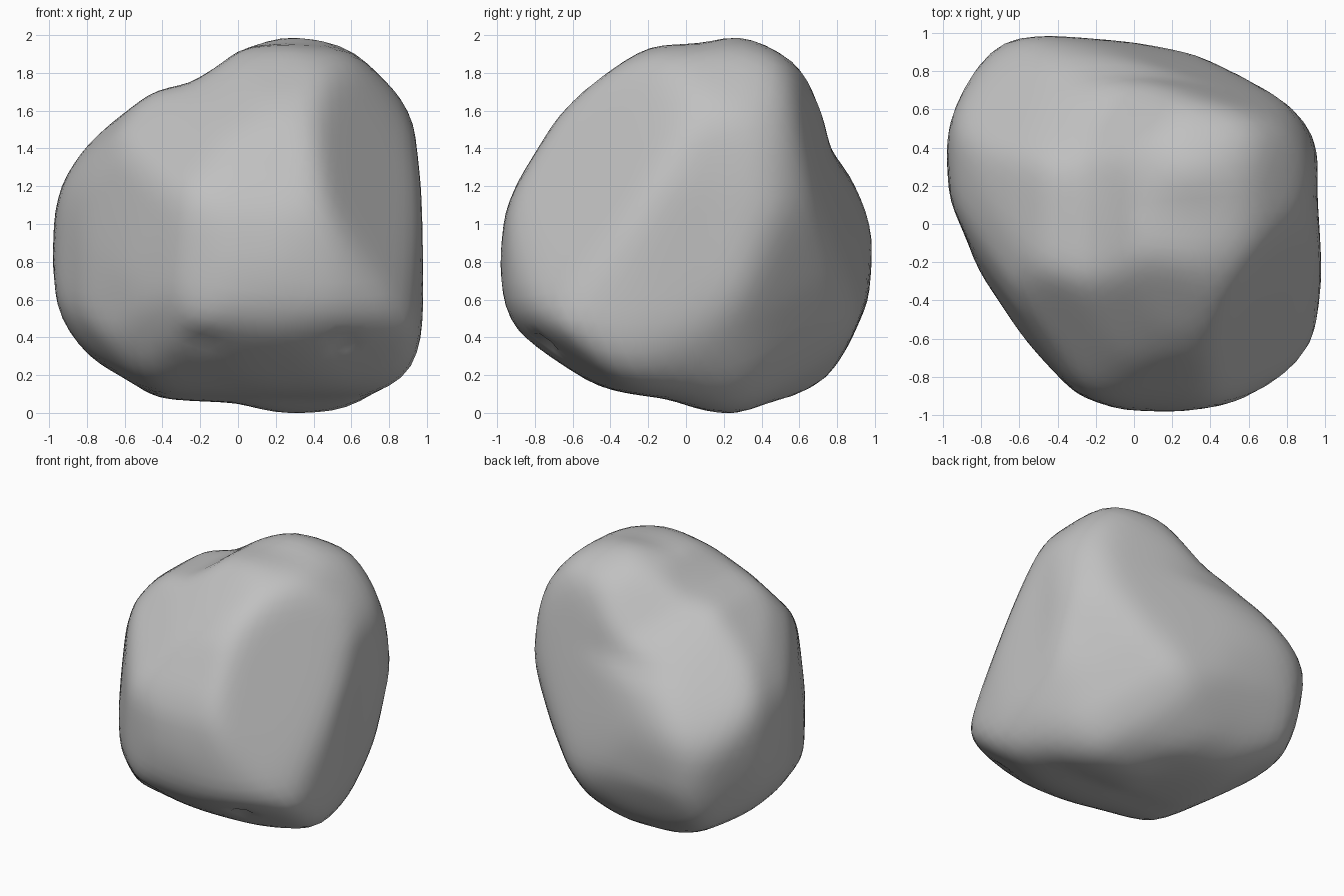
import bpy
import bmesh
import math
from mathutils import Vector

default_cube = bpy.data.objects.get("Cube")
if default_cube:
    bpy.data.objects.remove(default_cube, do_unlink=True)

# Carving outlines around the block's centre, as (across, up) points
front_outline = [
    (.33, 1), (.64, .91), (.85, .68), (.92, .53), (.97, .19), (.97, -.5),
    (.93, -.72), (.85, -.83), (.72, -.88), (.53, -.98), (.27, -1), (.12, -.96),
    (0, -.92), (-.44, -.9), (-.59, -.8), (-.78, -.71), (-.87, -.6),
    (-.95, -.42), (-.98, -.2), (-.96, .05), (-.91, .22), (-.8, .4),
    (-.68, .53), (-.46, .69), (-.25, .73), (-.1, .82), (0, .91), (.22, .99)]
side_outline = [
    (.25, 1), (.35, 1), (.55, .89), (.63, .79), (.71, .6), (.75, .38),
    (.85, .26), (.95, .05), (.98, -.1), (.95, -.38), (.84, -.62), (.73, -.81),
    (.57, -.91), (.45, -.92), (.25, -1), (.07, -.96), (-.08, -.9),
    (-.4, -.86), (-.53, -.85), (-.74, -.69), (-.88, -.55), (-.95, -.4),
    (-.98, -.19), (-.94, .06), (-.87, .22), (-.67, .55), (-.54, .7),
    (-.3, .88), (-.2, .93), (.1, .94)]
plan_outline = [
    (-.48, .99), (0, .95), (.35, .88), (.6, .76), (.78, .65), (.93, .5),
    (.95, .35), (.94, .15), (.98, -.25), (.92, -.64), (.82, -.77),
    (.5, -.92), (.22, -.98), (-.06, -.96), (-.3, -.87), (-.58, -.6),
    (-.8, -.27), (-.86, -.07), (-.95, .13), (-.98, .43), (-.95, .54),
    (-.85, .77), (-.78, .86), (-.65, .95)]
corner_outline = [
    (.36, .96), (.58, .9), (.78, .82), (.92, .62), (1.01, .38), (1.05, .03),
    (.95, -.42), (.75, -.8), (.57, -1.05), (.46, -1.1), (.12, -1.08),
    (-.33, -.91), (-.67, -.73), (-.8, -.49), (-.82, -.28), (-.75, .3),
    (-.69, .47), (-.55, .64), (-.19, .85), (-.03, .84), (.12, .9)]
rear_outline = [
    (-.39, 1), (-.1, .99), (.18, .84), (.44, .65), (.7, .41), (.75, .3),
    (.82, -.19), (.8, -.54), (.61, -.79), (.42, -.97), (.1, -1.08),
    (-.11, -1.08), (-.39, -1), (-.66, -.81), (-.78, -.64), (-.89, -.36),
    (-1.05, .14), (-1.01, .41), (-.93, .62), (-.77, .83), (-.58, .95)]
under_outline = [
    (-.11, 1.14), (.08, 1.1), (.2, .96), (.42, .71), (.79, .48), (.93, .36),
    (1.07, .16), (1.15, 0), (1.07, -.34), (.99, -.57), (.83, -.73),
    (.51, -.87), (.13, -1.02), (-.18, -.93), (-.38, -.9), (-.68, -.79),
    (-1, -.58), (-1.13, -.47), (-1.05, .12), (-.94, .38), (-.64, .87),
    (-.32, 1.09)]


def carving(outline, turn, tilt):
    """Pair an outline with the across and up directions it is cut along."""
    a, e = math.radians(turn), math.radians(tilt)
    across = Vector((math.cos(a), math.sin(a), 0))
    up = Vector((-math.sin(a) * math.sin(e), math.cos(a) * math.sin(e), math.cos(e)))
    return [Vector(p) for p in outline], across, up


def reach(outline, ray):
    """Distance along the 2D ray, in ray lengths, to the outline."""
    best = 0
    for start, end in zip(outline, outline[1:] + outline[:1]):
        edge = end - start
        det = ray.cross(edge)
        if abs(det) > 1e-9:
            along = start.cross(edge) / det
            where = start.cross(ray) / det
            if along > 0 and -1e-6 <= where <= 1 + 1e-6:
                best = max(best, along)
    return best


def carved_radius(direction, carvings, facets, sharpness=38):
    """Softly blended smallest reach over all carvings and flat facets."""
    total = 0
    for outline, across, up in carvings:
        ray = Vector((direction.dot(across), direction.dot(up)))
        if ray.length > .05:
            total += max(reach(outline, ray), .1) ** -sharpness
    for normal, distance in facets:
        facing = direction.dot(normal)
        if facing > .1:
            total += (distance / facing) ** -sharpness
    return total ** (-1 / sharpness)


def dent(bm, centre, radius, depth):
    """Push a small hollow toward the middle of the stone."""
    centre = Vector(centre)
    for v in bm.verts:
        falloff = math.exp(-((v.co - centre).length / radius) ** 2)
        v.co -= v.co.normalized() * depth * falloff


# Boulder: a ball carved from six sides, then weathered
carvings = [
    carving(front_outline, 0, 0),
    carving(side_outline, 90, 0),
    carving(plan_outline, 0, 90),
    carving(corner_outline, 35, 25),
    carving(rear_outline, 215, 25),
    carving(under_outline, 145, -25),
]
# Flat facets: front left shoulder, back of the peak, top of the rear lobe
facets = [
    (Vector((.74, -.55, .38)), .87),
    (Vector((.25, .95, .2)), .845),
    (Vector((-.45, .58, .68)), .86),
]
weathering = 1.027  # stone left on for the smoothing to take away
bm = bmesh.new()
bmesh.ops.create_icosphere(bm, subdivisions=5, radius=1)
for v in bm.verts:
    direction = v.co.normalized()
    v.co = direction * carved_radius(direction, carvings, facets) * weathering
for step in range(2):
    bmesh.ops.smooth_vert(bm, verts=bm.verts, factor=.5,
                          use_axis_x=True, use_axis_y=True, use_axis_z=True)

# Chips along the lower front
dent(bm, (.56, -.74, -.64), .05, .05)
dent(bm, (-.2, -.78, -.62), .1, .02)

# Rest the stone on the ground
lowest = min(v.co.z for v in bm.verts)
bmesh.ops.translate(bm, verts=bm.verts, vec=(0, 0, -lowest))

mesh = bpy.data.meshes.new("boulder")
bm.to_mesh(mesh)
bm.free()
boulder = bpy.data.objects.new("boulder", mesh)
bpy.context.collection.objects.link(boulder)

# Stone colour
stone = bpy.data.materials.new("grey_stone")
stone.use_nodes = True
colour = (.53, .53, .53, 1)
stone.diffuse_color = colour
stone.node_tree.nodes["Principled BSDF"].inputs["Base Color"].default_value = colour
mesh.materials.append(stone)

bpy.context.view_layer.objects.active = boulder
boulder.select_set(True)
bpy.ops.object.shade_smooth_by_angle(angle=math.radians(40))
